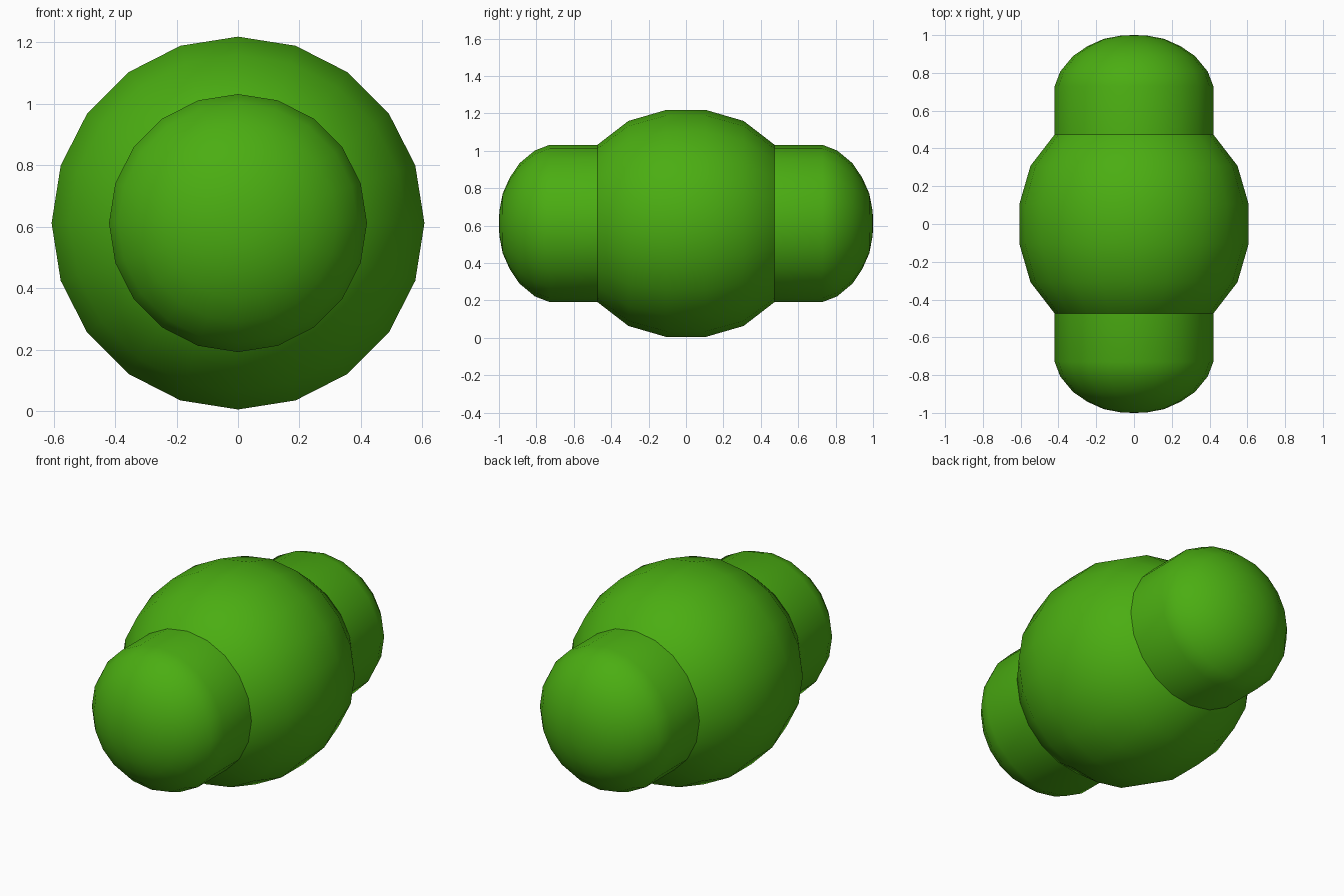
import bpy, bmesh
from math import sin, cos, pi

if "Cube" in bpy.data.objects:
    bpy.data.objects.remove(bpy.data.objects["Cube"])

SIDES = 20
CENTRE_Z = 0.612

green = bpy.data.materials.new("green")
green.diffuse_color = (0.07, 0.42, 0.006, 1)
green.use_nodes = True
green.node_tree.nodes["Principled BSDF"].inputs["Base Color"].default_value = green.diffuse_color


def lathe_y(name, profile):
    """Revolve (y, radius) points about the y axis; zero radius makes a pole."""
    bm = bmesh.new()
    rings = []
    for y, r in profile:
        if r == 0:
            rings.append([bm.verts.new((0, y, 0))] * SIDES)
        else:
            rings.append([bm.verts.new((r * sin(2 * pi * i / SIDES), y,
                                        r * cos(2 * pi * i / SIDES)))
                          for i in range(SIDES)])
    for a, b in zip(rings, rings[1:]):
        for i in range(SIDES):
            j = (i + 1) % SIDES
            bm.faces.new(dict.fromkeys((a[i], a[j], b[j], b[i])))
    bmesh.ops.recalc_face_normals(bm, faces=bm.faces)
    mesh = bpy.data.meshes.new(name)
    bm.to_mesh(mesh)
    bm.free()
    mesh.materials.append(green)
    obj = bpy.data.objects.new(name, mesh)
    obj.location.z = CENTRE_Z
    bpy.context.collection.objects.link(obj)
    bpy.ops.object.select_all(action='DESELECT')
    obj.select_set(True)
    bpy.context.view_layer.objects.active = obj
    bpy.ops.object.shade_smooth_by_angle(angle=pi / 6)
    return obj


# Large rounded middle, symmetric front to back
half = [(0.105, 0.607), (0.308, 0.548), (0.474, 0.42), (0.58, 0.25), (0.65, 0.0)]
lathe_y("central_body", [(-y, r) for y, r in reversed(half)] + half)

# Dome-ended cylinders, front and back
lobe = [(0.35, 0.0), (0.35, 0.42), (0.73, 0.42), (0.808, 0.39), (0.89, 0.322),
        (0.942, 0.245), (0.98, 0.16), (0.998, 0.066), (1.0, 0.0)]
for name, s in (("front_lobe", -1), ("back_lobe", 1)):
    lathe_y(name, [(s * y, r) for y, r in lobe])
